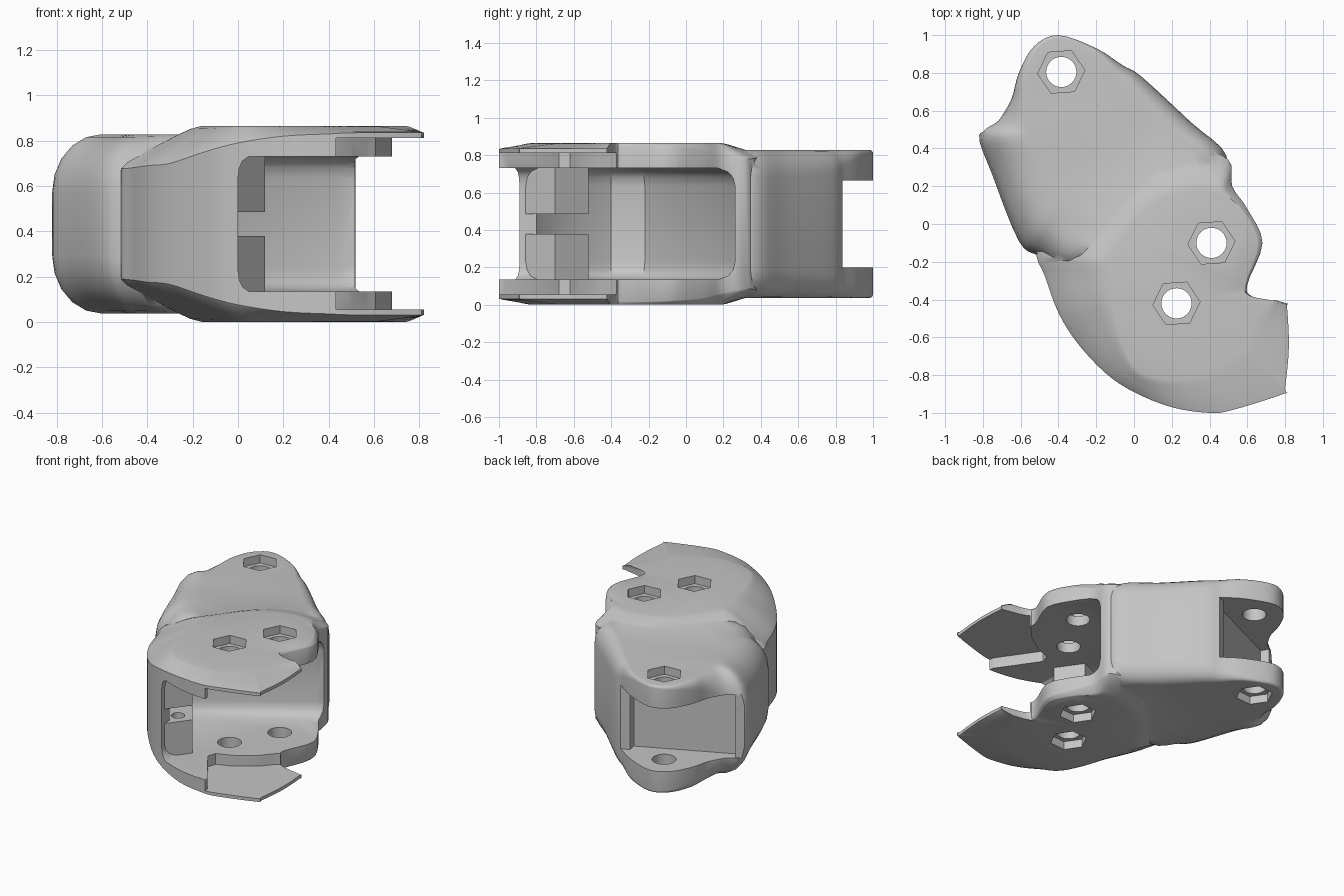
import bpy, bmesh, math
from mathutils import Vector

cube = bpy.data.objects.get("Cube")
if cube:
    bpy.data.objects.remove(cube)

MID = 0.433  # the housing is mirrored above and below this height

grey = bpy.data.materials.new("plain_grey")
grey.use_nodes = True
colour = (0.56, 0.56, 0.56, 1)
grey.diffuse_color = colour
grey.node_tree.nodes["Principled BSDF"].inputs["Base Color"].default_value = colour


def smooth_loop(points, steps=4):
    """Closed curve through all points, carrying every point value along."""
    out, n = [], len(points)
    for i in range(n):
        a, b, c, d = (Vector(points[(i + k) % n]) for k in (-1, 0, 1, 2))
        for s in range(steps):
            t = s / steps
            out.append(0.5 * (2 * b + (c - a) * t + (2 * a - 5 * b + 4 * c - d) * t * t
                              + (3 * b - a - 3 * c + d) * t ** 3))
    return out


def skin(name, rings):
    """Closed solid through a stack of equal rings, facing outward."""
    bm = bmesh.new()
    loops = [[bm.verts.new(p) for p in ring] for ring in rings]
    for lo, hi in zip(loops, loops[1:]):
        for i in range(len(lo)):
            bm.faces.new((lo[i - 1], lo[i], hi[i], hi[i - 1]))
    bm.faces.new(loops[0][::-1])
    bm.faces.new(loops[-1])
    bm.normal_update()
    bmesh.ops.triangulate(bm, faces=bm.faces[:])
    if bm.calc_volume(signed=True) < 0:
        bmesh.ops.reverse_faces(bm, faces=bm.faces[:])
    mesh = bpy.data.meshes.new(name)
    bm.to_mesh(mesh)
    bm.free()
    mesh.materials.append(grey)
    obj = bpy.data.objects.new(name, mesh)
    bpy.context.collection.objects.link(obj)
    return obj


def shell(name, points, centre, top, levels):
    """Mirrored body: each point is x, y, inward slope share, edge height."""
    c = Vector(centre)
    upper = []
    for k, rise in levels:
        ring = []
        for x, y, f, e in smooth_loop(points):
            p = Vector((x, y)).lerp(c, f * k)
            ring.append((p.x, p.y, e + (top - e) * rise))
        upper.append(ring)
    lower = [[(x, y, 2 * MID - z) for x, y, z in r] for r in reversed(upper)]
    return skin(name, lower + upper)


def prism(name, outline, z0, z1):
    return skin(name, [[(x, y, z) for x, y in outline] for z in (z0, z1)])


def disc(x, y, r, sides, turn=0):
    return [(x + r * math.cos(turn + math.tau * i / sides),
             y + r * math.sin(turn + math.tau * i / sides)) for i in range(sides)]


def volume(obj):
    """Volume of an object with its modifiers."""
    bm = bmesh.new()
    bm.from_object(obj, bpy.context.evaluated_depsgraph_get())
    result = bm.calc_volume(signed=True)
    bm.free()
    return result


def combine(obj, tool, operation='DIFFERENCE'):
    """Apply a boolean with the first solver that gives a plausible volume."""
    tool.hide_render = True
    before = volume(obj)
    low, high = (1.001, 4) if operation == 'UNION' else (0.35, 0.99999)
    mod = obj.modifiers.new(operation.lower(), 'BOOLEAN')
    mod.operation, mod.object = operation, tool
    for solver in ('MANIFOLD', 'EXACT', 'FLOAT'):
        mod.solver = solver
        if low < volume(obj) / before < high:
            bpy.context.view_layer.objects.active = obj
            bpy.ops.object.modifier_apply(modifier=mod.name)
            break
    else:
        obj.modifiers.remove(mod)
    bpy.data.objects.remove(tool)


def finish(obj):
    bpy.ops.object.select_all(action='DESELECT')
    obj.select_set(True)
    bpy.context.view_layer.objects.active = obj
    bpy.ops.object.shade_smooth_by_angle(angle=math.radians(32))


# Rear body with the rounded shoulder and the two pivot ears
rear_points = [
    (-.82, .47, .35, .57), (-.75, .26, .45, .57), (-.61, -.09, .4, .57),
    (-.5, -.17, .35, .6), (-.3, -.25, .2, .64), (.1, -.05, .2, .7),
    (.42, .16, .2, .72), (.49, .36, .22, .68), (.3, .54, .25, .68),
    (.04, .78, .2, .7), (-.06, .84, .15, .74), (-.2, .93, .05, .79),
    (-.4, 1, .03, .81), (-.53, .94, .04, .8), (-.61, .8, .08, .77),
    (-.65, .66, .17, .72), (-.72, .55, .29, .63)]
arc = [(1 - math.cos(a), math.sin(a)) for a in (math.pi / 2 * i / 5 for i in range(6))]
housing = shell("housing", rear_points, (-.2, .4), .828, arc)

# Front body: sloping left side, raised round face, thin front flange
front_points = [
    (-.51, -.13, .5, .68), (-.47, -.28, .48, .68), (-.4, -.47, .45, .69),
    (-.3, -.63, .4, .7), (-.15, -.79, .27, .75), (0, -.89, .16, .79),
    (.2, -.97, .2, .82), (.4, -1, .25, .83), (.52, -.985, .3, .835),
    (.79, -.9, .36, .835), (.8, -.87, .36, .835), (.82, -.65, .3, .835),
    (.81, -.44, .13, .835), (.8, -.425, .12, .835),
    (.63, -.385, .04, .84), (.6, -.32, .03, .85), (.68, -.1, .05, .845),
    (.6, .08, .05, .83), (.52, .2, .1, .8), (.5, .34, .25, .78),
    (.3, .4, .35, .8), (0, .32, .4, .78), (-.33, .08, .5, .73)]
front = shell("front_body", front_points, (.2, -.25), .865,
              [(0, 0), (.08, .15), (.45, .54), (.7, .79), (.86, .93), (1, 1)])
combine(housing, front, 'UNION')

# Front cavity with softened rims, opening to the front and right
cavity = [(0, -1.5), (1.2, -1.5), (1.2, .28), (.44, .26), (-.3, -.22),
          (-.34, -.4), (-.2, -.65), (0, -.8)]
rims = ((.12, .135), (.05, .155), (.015, .185), (0, .23))
rims += tuple((k, 2 * MID - z) for k, z in reversed(rims))
rings = [[(*Vector(p).lerp(Vector((.4, -.5)), k), z) for p in cavity] for k, z in rims]
combine(housing, skin("cavity_cutter", rings))

# Thin front flange in front of the raised inner bosses
flange = [(.45, -1.2), (.43, -.97), (.23, -.68), (.25, -.62), (.37, -.57),
          (.5, -.48), (.57, -.4), (.62, -.36), (1.2, -.36), (1.2, -1.2)]
combine(housing, prism("flange_cutter", flange, .055, 2 * MID - .055))

# Rear gap between the ears, with a shallow recess in the end wall
gap = [(-1, .38), (-.76, .51), (-.73, .46), (-.1, .75), (-.11, .81),
       (0, .86), (0, 1.2), (-1, 1.2)]
combine(housing, prism("ear_gap_cutter", gap, .2, 2 * MID - .2))

# Bolt holes with hexagonal nut pockets on both faces
for x, y, face in ((-.385, .805, .828), (.41, -.1, .865), (.225, -.42, .865)):
    hexagon = disc(x, y, .125, 6, math.radians(4))
    bore = disc(x, y, .08, 32)
    for outline, low, high in ((hexagon, face - .06, 1), (bore, .6, 1.1)):
        for z0, z1 in ((low, high), (2 * MID - high, 2 * MID - low)):
            combine(housing, prism("hole_cutter", outline, z0, z1))
finish(housing)

# Pair of wedge-shaped screw posts just inside the left wall
post = [(-.01, -.87), (.12, -.7), (-.005, -.52), (-.2, -.6), (-.2, -.7)]
for name, z0, z1 in (("lower_post", .12, .38), ("upper_post", .486, .746)):
    block = prism(name, post, z0, z1)
    combine(block, prism("screw_cutter", disc(0, -.7, .045, 24), z0 - .1, z1 + .1))
    finish(block)
